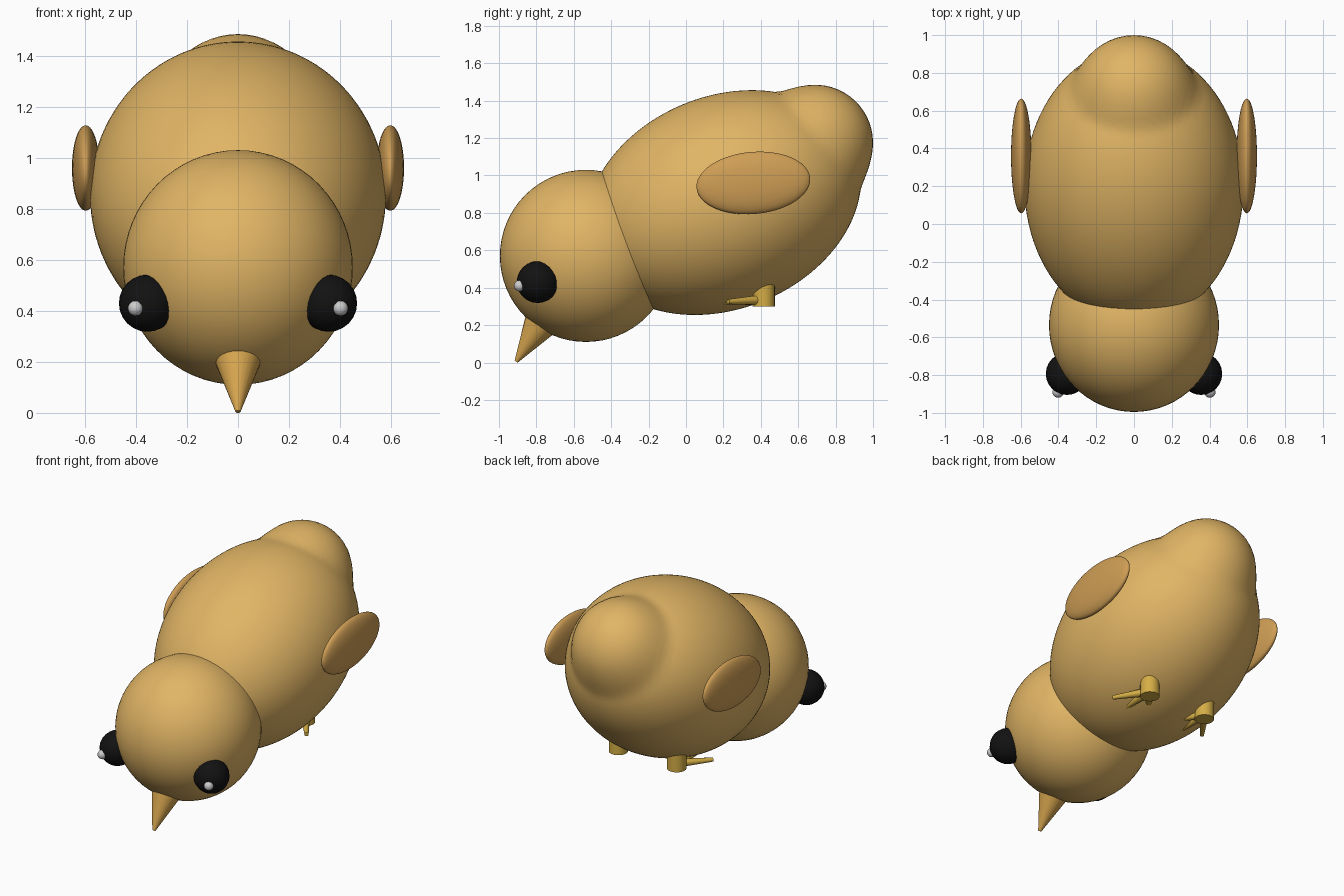
import bpy, bmesh
from math import radians, sqrt
from mathutils import Vector, Matrix

if "Cube" in bpy.data.objects:
    bpy.data.objects.remove(bpy.data.objects["Cube"])


def material(name, rgb):
    m = bpy.data.materials.new(name)
    m.diffuse_color = (*rgb, 1)
    m.use_nodes = True
    m.node_tree.nodes["Principled BSDF"].inputs["Base Color"].default_value = m.diffuse_color
    return m


DOWN = material("down_yellow", (0.75, 0.46, 0.13))
WING = material("wing_tan", (0.62, 0.34, 0.09))
HORN = material("beak_orange", (0.70, 0.39, 0.08))
LEG = material("leg_yellow", (0.66, 0.42, 0.06))
BLACK = material("eye_black", (0.006, 0.006, 0.006))
WHITE = material("glint_white", (0.8, 0.8, 0.8))


def finish(ob, name, mat):
    ob.name = name
    ob.data.materials.append(mat)
    bpy.ops.object.shade_smooth_by_angle(angle=radians(40))
    return ob


def ellipsoid(name, loc, radii, mat, pitch=0, seg=48):
    bpy.ops.mesh.primitive_uv_sphere_add(segments=seg, ring_count=seg // 2, location=loc)
    ob = bpy.context.object
    ob.scale = radii
    ob.rotation_euler.x = radians(pitch)
    return finish(ob, name, mat)


def rod(name, a, b, r1, r2, mat, sides=16):
    a, b = Vector(a), Vector(b)
    bpy.ops.mesh.primitive_cone_add(vertices=sides, radius1=r1, radius2=r2,
                                    depth=(b - a).length, location=(a + b) / 2)
    ob = bpy.context.object
    ob.rotation_euler = (b - a).to_track_quat('Z', 'Y').to_euler()
    return finish(ob, name, mat)


# Body: tilted ellipsoid softly blended with a round tail
def make_body():
    centre = Vector((0, 0.2, 0.855))
    radii = Vector((0.58, 0.762, 0.568))
    tilt = Matrix.Rotation(radians(22.7), 3, 'X')
    tail, tail_r, blend = Vector((0, 0.69, 1.175)) - centre, 0.31, 0.09
    bm = bmesh.new()
    bmesh.ops.create_uvsphere(bm, u_segments=96, v_segments=64, radius=1)
    for v in bm.verts:
        p = tilt @ Vector([c * r for c, r in zip(v.co, radii)])
        dist, d = p.length, p.normalized()
        along = d.dot(tail)
        disc = along ** 2 - tail.length_squared + tail_r ** 2
        if along > 0 and disc > 0:
            far = along + sqrt(disc)
            h = max(blend - abs(far - dist), 0) / blend
            dist = max(far, dist) + h * h * blend / 4
        v.co = centre + d * dist
    me = bpy.data.meshes.new("body")
    bm.to_mesh(me)
    bm.free()
    me.materials.append(DOWN)
    me.shade_smooth()
    bpy.context.collection.objects.link(bpy.data.objects.new("body", me))


make_body()

# Head and beak
ellipsoid("head", (0, -0.535, 0.57), (0.45, 0.46, 0.46), DOWN, seg=64)
rod("beak", (0, -0.757, 0.24), (0, -0.908, 0.005), 0.105, 0.01, HORN, 24)

# Paired parts
for s, side in ((1, "right"), (-1, "left")):
    ellipsoid(f"{side}_eye", (s * 0.355, -0.793, 0.43), (0.112,) * 3, BLACK, seg=24)
    ellipsoid(f"{side}_eye_glint", (s * 0.402, -0.89, 0.41), (0.03,) * 3, WHITE, seg=16)
    ellipsoid(f"{side}_wing", (s * 0.597, 0.36, 0.96), (0.054, 0.305, 0.166), WING, 5)
    x, y = s * 0.22, 0.415
    rod(f"{side}_leg", (x, y, 0.30), (x, y, 0.45), 0.06, 0.06, LEG, 24)
    # Three toes fanning forward
    for label, dx, dy in (("inner", -0.14, -0.19), ("middle", 0, -0.285), ("outer", 0.14, -0.19)):
        rod(f"{side}_{label}_toe", (x, y, 0.335), (x + s * dx, y + dy, 0.325),
            0.028, 0.013, LEG, 12)
